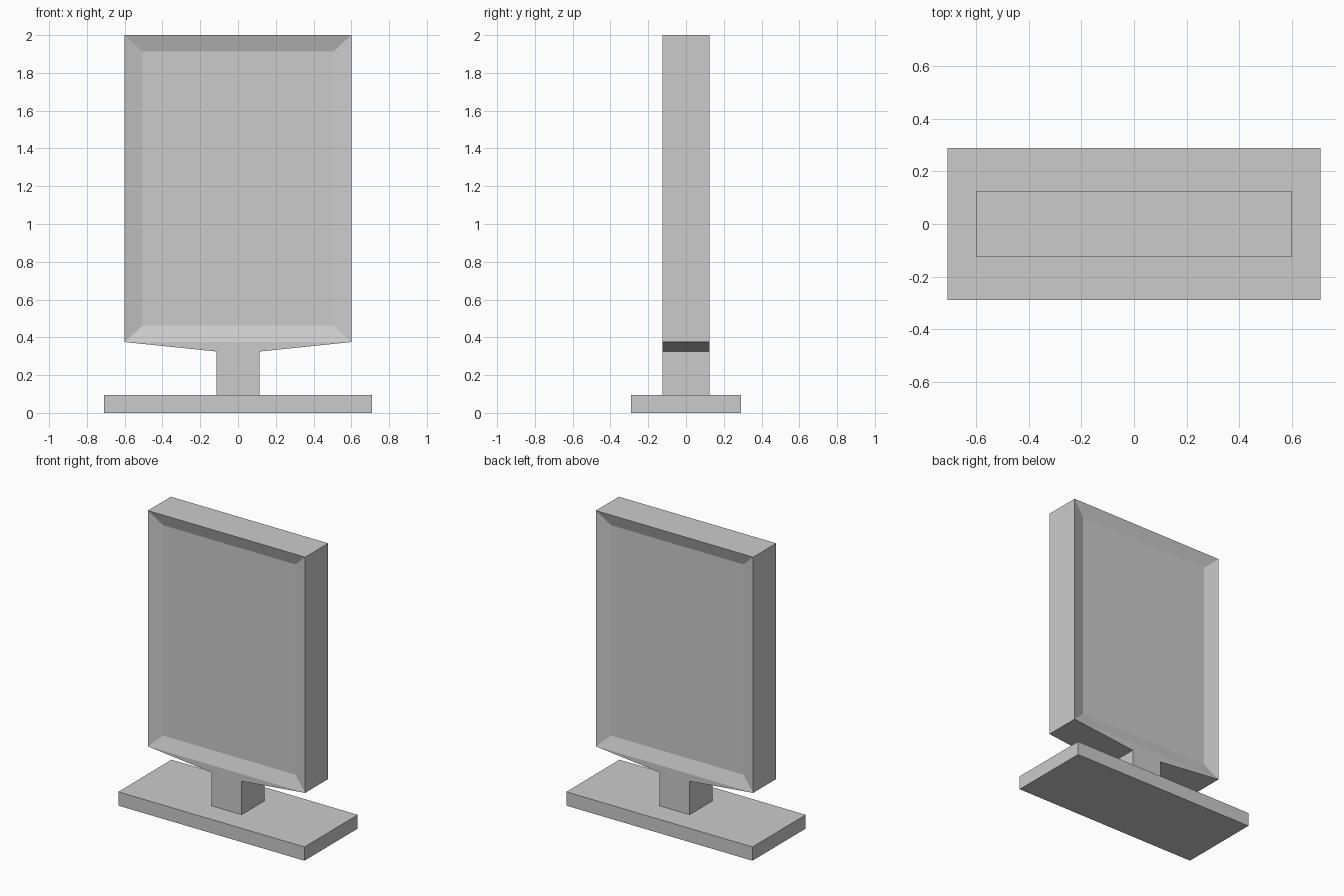
import bpy, bmesh

if "Cube" in bpy.data.objects:
    bpy.data.objects.remove(bpy.data.objects["Cube"])


def finish(bm, name):
    bmesh.ops.recalc_face_normals(bm, faces=bm.faces)
    mesh = bpy.data.meshes.new(name)
    bm.to_mesh(mesh)
    bm.free()
    obj = bpy.data.objects.new(name, mesh)
    bpy.context.collection.objects.link(obj)
    return obj


# Base plate
BASE_H = 0.095
bm = bmesh.new()
bmesh.ops.create_cube(bm, size=1)
for v in bm.verts:
    v.co = (v.co.x * 1.42, v.co.y * 0.58, (v.co.z + 0.5) * BASE_H)
finish(bm, "base_plate")

# Display panel and stem share one outline
half = [(0.6, 2.0), (0.6, 0.375), (0.115, 0.325), (0.115, BASE_H)]
outline = half + [(-x, z) for x, z in reversed(half)]
DEPTH = 0.125
bm = bmesh.new()
rings = [[bm.verts.new((x, y, z)) for x, z in outline] for y in (-DEPTH, DEPTH)]
panel_faces = []
for ring in rings:
    panel_faces.append(bm.faces.new([ring[i] for i in (0, 1, 6, 7)]))
    bm.faces.new(ring[1:7])
front, back = rings
for i in range(8):
    j = (i + 1) % 8
    bm.faces.new((front[i], front[j], back[j], back[i]))
bmesh.ops.recalc_face_normals(bm, faces=bm.faces)

# Sunken bevelled screens on both sides
screens = bmesh.ops.extrude_discrete_faces(bm, faces=panel_faces)["faces"]
for face in screens:
    for v in face.verts:
        v.co.x *= 0.505 / 0.6
        v.co.y *= (DEPTH - 0.03) / DEPTH
        v.co.z = 1.913 if v.co.z > 1 else 0.463
finish(bm, "display_panel_and_stem")
